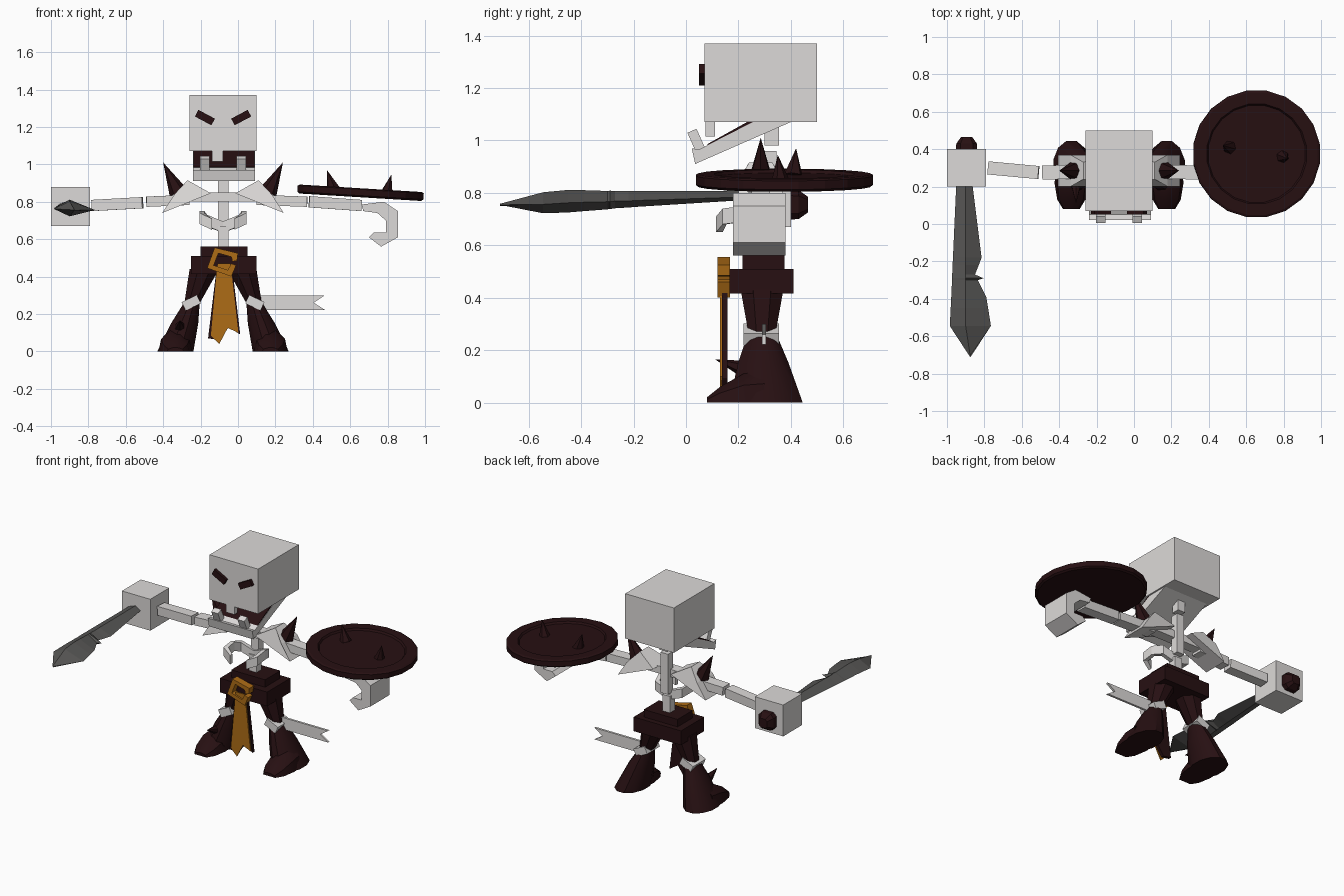
import bpy, bmesh, math
from mathutils import Vector, Matrix

CX = -0.08  # mirror plane of the body


def material(name, rgb):
    m = bpy.data.materials.new(name)
    m.diffuse_color = (*rgb, 1)
    return m


BONE = material("bone", (0.72, 0.70, 0.69))
LEATHER = material("dark_leather", (0.020, 0.005, 0.006))
GOLD = material("gold_cloth", (0.42, 0.15, 0.008))
STEEL = material("dark_steel", (0.095, 0.093, 0.09))


def finish(name, bm, mat, smooth=None):
    bmesh.ops.recalc_face_normals(bm, faces=bm.faces[:])
    me = bpy.data.meshes.new(name)
    bm.to_mesh(me)
    bm.free()
    me.materials.append(mat)
    ob = bpy.data.objects.new(name, me)
    bpy.context.collection.objects.link(ob)
    if smooth:
        bpy.context.view_layer.objects.active = ob
        ob.select_set(True)
        bpy.ops.object.shade_smooth_by_angle(angle=math.radians(smooth))
        ob.select_set(False)
    return ob


def loft(name, rings, mat, smooth=None):
    """Skin equal-length rings of points and cap both ends."""
    bm = bmesh.new()
    vs = [[bm.verts.new(p) for p in r] for r in rings]
    n = len(rings[0])
    for a, b in zip(vs, vs[1:]):
        for i in range(n):
            j = (i + 1) % n
            bm.faces.new((a[i], a[j], b[j], b[i]))
    bm.faces.new(vs[0][::-1])
    bm.faces.new(vs[-1])
    return finish(name, bm, mat, smooth)


def box(name, x, y, z, mat, turn=0, axis='Y'):
    c = Vector(((x[0] + x[1]) / 2, (y[0] + y[1]) / 2, (z[0] + z[1]) / 2))
    size = (x[1] - x[0], y[1] - y[0], z[1] - z[0], 1)
    bm = bmesh.new()
    bmesh.ops.create_cube(bm, size=1, matrix=Matrix.Translation(c)
                          @ Matrix.Rotation(math.radians(turn), 4, axis)
                          @ Matrix.Diagonal(size))
    return finish(name, bm, mat)


def prism_y(name, poly, y0, y1, mat):   # x,z outline extruded in y
    return loft(name, [[(x, y, z) for x, z in poly] for y in (y0, y1)], mat)


def prism_x(name, poly, x0, x1, mat):   # y,z outline extruded in x
    return loft(name, [[(x, y, z) for y, z in poly] for x in (x0, x1)], mat)


def oval(c, rx, ry, n, tilt=0):
    return [(c[0] + rx * math.cos(t), c[1] + ry * math.sin(t), c[2] + tilt * rx * math.cos(t))
            for t in (2 * math.pi * (i + 0.5) / n for i in range(n))]


def bar(name, a, b, w, h, mat, taper=1):
    """Square bar from a to b; w across, h upward."""
    a, b = Vector(a), Vector(b)
    d = (b - a).normalized()
    side = d.cross(Vector((0, 0, 1))).normalized()
    up = side.cross(d)
    return loft(name, [[p + side * sx * w * k / 2 + up * sz * h * k / 2
                        for sx, sz in ((-1, -1), (1, -1), (1, 1), (-1, 1))]
                       for p, k in ((a, 1), (b, taper))], mat)


def spike(name, base, tip, r, n=6):
    base, tip = Vector(base), Vector(tip)
    d = tip - base
    bm = bmesh.new()
    bmesh.ops.create_cone(bm, cap_ends=True, segments=n, radius1=r, radius2=0, depth=d.length,
                          matrix=Matrix.Translation((base + tip) / 2)
                          @ d.to_track_quat('Z', 'Y').to_matrix().to_4x4())
    return finish(name, bm, LEATHER)


# --- head, eyes, jaw and teeth
box("head", (-0.26, 0.10), (0.07, 0.50), (1.07, 1.37), BONE)
for s, n in ((-1, "left"), (1, "right")):
    c = CX + s * 0.097
    box("eye_" + n, (c - 0.05, c + 0.05), (0.05, 0.075), (1.23, 1.27), LEATHER, -s * 28)
    box("lower_tooth_" + n, (c - 0.025, c + 0.025), (0.02, 0.058), (0.96, 1.04), BONE, 24, 'X')
box("upper_tooth", (-0.14, -0.08), (0.075, 0.11), (1.015, 1.075), BONE)
prism_x("jaw", [(0.035, 0.91), (0.40, 1.07), (0.255, 1.07), (0.05, 0.965), (0.022, 0.97)],
        -0.24, 0.09, BONE)
prism_x("mouth", [(0.09, 0.98), (0.26, 1.071), (0.235, 1.071), (0.08, 0.985)], -0.238, 0.088, LEATHER)

# --- spine and shoulder bar
for i, (z0, z1, y0) in enumerate(((0.55, 0.67, 0.27), (0.69, 0.79, 0.29), (0.78, 0.96, 0.29),
                                  (0.98, 1.08, 0.30))):
    box("vertebra_%d" % i, (-0.108, -0.052), (y0, y0 + 0.055), (z0, z1), BONE)
box("shoulder_bar", (-0.27, 0.11), (0.25, 0.32), (0.80, 0.85), BONE)

for s, n in ((-1, "left"), (1, "right")):
    def m(x, y, z, s=s):
        return (CX + s * x, y, z)
    # hooked rib: flat strip bent round the chest
    path = [(0.0, 0.31, 0.665), (0.10, 0.30, 0.70), (0.125, 0.22, 0.72), (0.125, 0.14, 0.71),
            (0.06, 0.115, 0.68)]
    inner = [(0.0, 0.28, 0.665), (0.085, 0.27, 0.70), (0.10, 0.22, 0.72), (0.10, 0.155, 0.71),
             (0.06, 0.14, 0.68)]
    loft("rib_" + n, [[m(a[0], a[1], a[2] - 0.03), m(a[0], a[1], a[2] + 0.03),
                       m(b[0], b[1], b[2] + 0.03), m(b[0], b[1], b[2] - 0.03)]
                      for a, b in zip(path, inner)], BONE)
    # shoulder pad with spike
    loft("shoulder_pad_" + n, [[m(0.065, y0, 0.845), m(0.19, y1, 0.915), m(0.26, y0, 0.84),
                                m(0.325, y0, 0.74)]
                               for y0, y1 in ((0.20, 0.24), (0.37, 0.33))], BONE)
    spike("shoulder_spike_" + n, m(0.24, 0.285, 0.85), m(0.32, 0.285, 1.01), 0.05)
    # leg: thigh, cuff, boot, toe
    loft("thigh_" + n, [oval(m(0.10, 0.29, 0.44), 0.085, 0.09, 8),
                        oval(m(0.165, 0.29, 0.26), 0.045, 0.055, 8)], LEATHER)
    box("ankle_cuff_" + n, (CX + s * 0.17 - 0.045, CX + s * 0.17 + 0.045), (0.22, 0.355),
        (0.235, 0.285), BONE, s * 25)
    loft("boot_" + n, [oval(m(0.165, 0.29, 0.265), 0.042, 0.055, 12),
                       oval(m(0.205, 0.295, 0.15), 0.075, 0.10, 12),
                       oval(m(0.255, 0.305, 0.0), 0.10, 0.145, 12)], LEATHER, 35)
    loft("boot_toe_" + n, [[m(0.255 + dx * w, y, z) for dx, z in
                            ((-1, 0.0), (1, 0.0), (0.85, h * 0.6), (0.3, h), (-0.3, h), (-0.85, h * 0.6))]
                           for y, w, h in ((0.08, 0.045, 0.02), (0.13, 0.075, 0.06),
                                           (0.22, 0.09, 0.11), (0.30, 0.08, 0.12))], LEATHER, 35)
spike("boot_spike", (-0.31, 0.23, 0.125), (-0.31, 0.11, 0.165), 0.035)

# --- belt, buckle and hanging cloth
box("waist", (-0.20, 0.05), (0.215, 0.375), (0.50, 0.56), LEATHER)
box("belt", (-0.25, 0.10), (0.165, 0.41), (0.415, 0.51), LEATHER)
prism_y("cloth_back", [(-0.115, 0.44), (-0.03, 0.44), (0.012, 0.09), (-0.05, 0.13), (-0.10, 0.06),
                       (-0.16, 0.07)], 0.138, 0.158, LEATHER)
prism_y("cloth_front", [(-0.11, 0.47), (-0.04, 0.47), (0.002, 0.10), (-0.055, 0.125), (-0.10, 0.04),
                        (-0.145, 0.085)], 0.13, 0.138, GOLD)
prism_y("buckle", [(-0.125, 0.555), (0.0, 0.525), (-0.005, 0.485), (-0.03, 0.48), (-0.035, 0.505),
                   (-0.105, 0.525), (-0.13, 0.46), (-0.055, 0.435), (-0.035, 0.47), (-0.01, 0.46),
                   (-0.035, 0.40), (-0.165, 0.445), (-0.145, 0.50)], 0.12, 0.168, GOLD)

# --- ribbon on the ankle cuff
prism_y("ribbon", [(0.10, 0.30), (0.465, 0.30), (0.405, 0.26), (0.465, 0.222), (0.12, 0.222)],
        0.29, 0.305, BONE)

# --- arms
bar("upper_arm_left", (-0.26, 0.28, 0.81), (-0.49, 0.275, 0.80), 0.075, 0.055, BONE)
bar("forearm_left", (-0.51, 0.275, 0.795), (-0.78, 0.30, 0.78), 0.07, 0.06, BONE)
bar("upper_arm_right", (0.10, 0.28, 0.81), (0.37, 0.275, 0.80), 0.075, 0.055, BONE)
bar("forearm_right", (0.38, 0.275, 0.80), (0.66, 0.285, 0.78), 0.07, 0.06, BONE)
box("fist_left", (-1.0, -0.79), (0.20, 0.40), (0.67, 0.88), BONE)
prism_y("hook_hand_right", [(0.66, 0.785), (0.78, 0.80), (0.855, 0.75), (0.855, 0.61), (0.765, 0.56),
                            (0.70, 0.61), (0.725, 0.635), (0.79, 0.635), (0.79, 0.70), (0.745, 0.74),
                            (0.67, 0.75)], 0.18, 0.38, BONE)

# --- sword: diamond sections (y, left x, right x, centre z, half height)
stations = [(0.22, -0.95, -0.865, 0.79, 0.018), (-0.18, -0.968, -0.815, 0.777, 0.03),
            (-0.22, -0.97, -0.83, 0.775, 0.031), (-0.27, -0.972, -0.85, 0.774, 0.033),
            (-0.29, -0.973, -0.805, 0.773, 0.035), (-0.30, -0.973, -0.835, 0.772, 0.035),
            (-0.39, -0.977, -0.79, 0.77, 0.04), (-0.45, -0.98, -0.78, 0.768, 0.043),
            (-0.545, -0.985, -0.765, 0.762, 0.04), (-0.71, -0.877, -0.873, 0.756, 0.002)]
loft("sword_blade", [[(l, y, z), (min(-0.9, r - 0.02) if y > -0.7 else -0.875, y, z + h),
                      (r, y, z - 0.006), (min(-0.9, r - 0.02) if y > -0.7 else -0.875, y, z - h)]
                     for y, l, r, z, h in stations], STEEL)
loft("sword_pommel", [[(-0.895 + sx * w, y, 0.755 + sz * w) for sx, sz in
                       ((-1, -0.6), (-0.6, -1), (0.6, -1), (1, -0.6), (1, 0.6), (0.6, 1), (-0.6, 1),
                        (-1, 0.6))] for y, w in ((0.38, 0.058), (0.43, 0.055), (0.465, 0.03))], LEATHER)

# --- shield: tilted disc with sunken middle and two spikes
shield = loft("shield", [oval((0, 0, z), r, r, 20) for r, z in
                         ((0.33, -0.024), (0.342, -0.015), (0.342, 0.018), (0.33, 0.024), (0.27, 0.024),
                          (0.262, 0.012))], LEATHER)
shield.matrix_world = Matrix.Translation((0.655, 0.375, 0.848)) @ Matrix.Rotation(math.radians(3.5), 4, 'Y')
spike("shield_spike_inner", (0.51, 0.41, 0.865), (0.475, 0.42, 0.97), 0.037)
spike("shield_spike_outer", (0.795, 0.36, 0.845), (0.82, 0.35, 0.945), 0.035)
